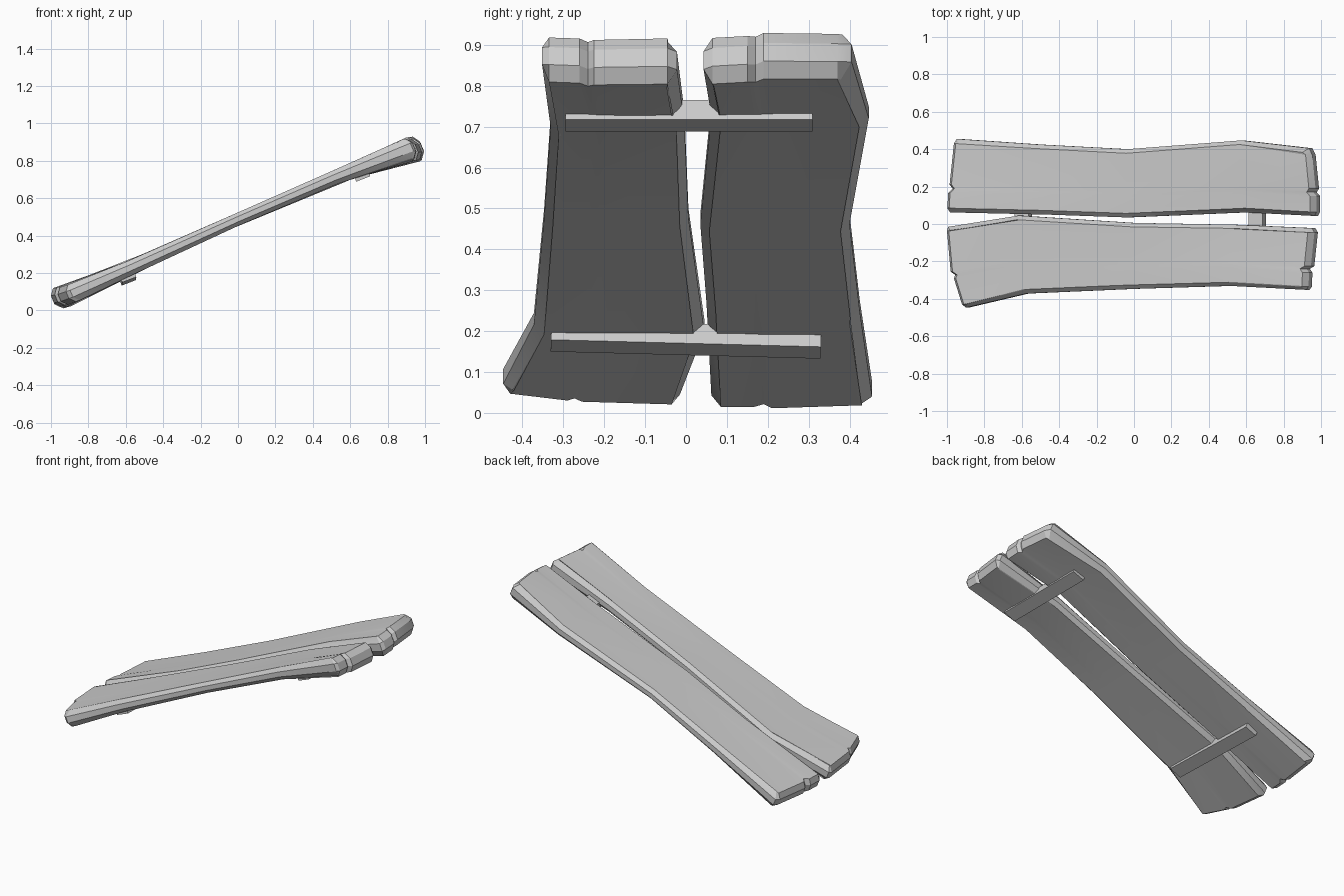
import bpy, bmesh, math
from mathutils import Vector

if "Cube" in bpy.data.objects:
    bpy.data.objects.remove(bpy.data.objects["Cube"])

SLOPE = math.atan(0.42)
N = Vector((-math.sin(SLOPE), 0, math.cos(SLOPE)))      # board thickness direction
CURVE = [(-.99, .056, .105), (-.57, .23, .078), (0, .488, .066), (.55, .725, .076), (.98, .872, .12)]
# cross-section levels: offset along thickness (fraction), edge inset
LEVELS = [(-.5, .026), (-.2, .0), (.2, .0), (.5, .022)]


def profile(x):
    """Centre height and thickness of the bowed boards at x."""
    i = 0
    while i < len(CURVE) - 2 and x > CURVE[i + 1][0]:
        i += 1
    a, b = CURVE[i], CURVE[i + 1]
    f = (x - a[0]) / (b[0] - a[0])
    return a[1] + f * (b[1] - a[1]), a[2] + f * (b[2] - a[2])


def plank(name, rows, twist_left, twist_right):
    """Grid of outline rows (from low y to high y), stacked in bevelled levels."""
    bm = bmesh.new()
    nr, nc = len(rows), len(rows[0])
    grids = []
    for off, inset in LEVELS:
        g = []
        for i, row in enumerate(rows):
            line = []
            for j, (x, y) in enumerate(row):
                z, t = profile(x)
                f = j / (nc - 1)
                tw = twist_left if i == 0 else twist_right if i == nr - 1 else (0, 0)
                z += tw[0] + (tw[1] - tw[0]) * f
                px = x + inset * ((i == 0) - (i == nr - 1))
                py = y + inset * ((j == 0) - (j == nc - 1))
                z += (px - x) * 0.4
                border = i in (0, nr - 1) or j in (0, nc - 1)
                line.append(bm.verts.new(Vector((px, py, z)) + N * t * off)
                            if border or off in (-.5, .5) else None)
            g.append(line)
        grids.append(g)
    # broad faces
    for g in (grids[0], grids[-1]):
        for i in range(nr - 1):
            for j in range(nc - 1):
                bm.faces.new((g[i][j], g[i + 1][j], g[i + 1][j + 1], g[i][j + 1]))
    # bevelled rim
    rim = ([(i, 0) for i in range(nr)] + [(nr - 1, j) for j in range(1, nc)]
           + [(i, nc - 1) for i in range(nr - 2, -1, -1)] + [(0, j) for j in range(nc - 2, 0, -1)])
    for a, b in zip(grids, grids[1:]):
        for (i, j), (k, l) in zip(rim, rim[1:] + rim[:1]):
            bm.faces.new((a[i][j], a[k][l], b[k][l], b[i][j]))
    bmesh.ops.recalc_face_normals(bm, faces=bm.faces)
    me = bpy.data.meshes.new(name)
    bm.to_mesh(me)
    bm.free()
    ob = bpy.data.objects.new(name, me)
    bpy.context.collection.objects.link(ob)
    bpy.context.view_layer.objects.active = ob
    ob.select_set(True)
    bpy.ops.object.shade_smooth_by_angle(angle=math.radians(20))
    ob.select_set(False)


def span(lo, hi, fracs):
    return [(lo[0] + f * (hi[0] - lo[0]), lo[1] + f * (hi[1] - lo[1])) for f in fracs]


# back plank (+y), end rows carry clipped corners and a small notch
FA = (0, .06, .29, .33, .37, .94, 1)
plank("back_plank", [
    [(-.975, .062), (-.99, .085), (-.985, .165), (-.962, .19), (-.978, .21), (-.955, .43), (-.94, .455)],
    span((-.45, .05), (-.5, .425), FA),
    span((-.03, .035), (-.03, .40), FA),
    span((.6, .062), (.58, .447), FA),
    [(.975, .043), (.985, .065), (.985, .15), (.968, .17), (.98, .19), (.962, .37), (.945, .405)],
], (0, -.018), (-.008, .02))

# front plank (-y)
FB = (0, .06, .31, .37, .43, .94, 1)
plank("front_plank", [
    [(-.89, -.447), (-.912, -.43), (-.955, -.29), (-.948, -.272), (-.972, -.255), (-.992, -.035), (-.985, -.015)],
    span((-.57, -.372), (-.61, .045), FB),
    span((0, -.347), (0, .006), FB),
    span((.52, -.331), (.55, -.004), FB),
    [(.93, -.352), (.942, -.335), (.945, -.26), (.932, -.24), (.955, -.225), (.974, -.045), (.96, -.022)],
], (-.008, .006), (.018, -.004))


def crossbar(name, loc, length, roll, yaw):
    bpy.ops.mesh.primitive_cube_add(size=1, location=loc, rotation=(roll, -SLOPE * .93, yaw))
    ob = bpy.context.object
    ob.name = name
    ob.scale = (.08, length, .052)


# crossbars underneath
crossbar("upper_crossbar", (.66, .0075, .727), .605, 0, 0)
crossbar("lower_crossbar", (-.592, 0, .18), .66, -.028, .015)
